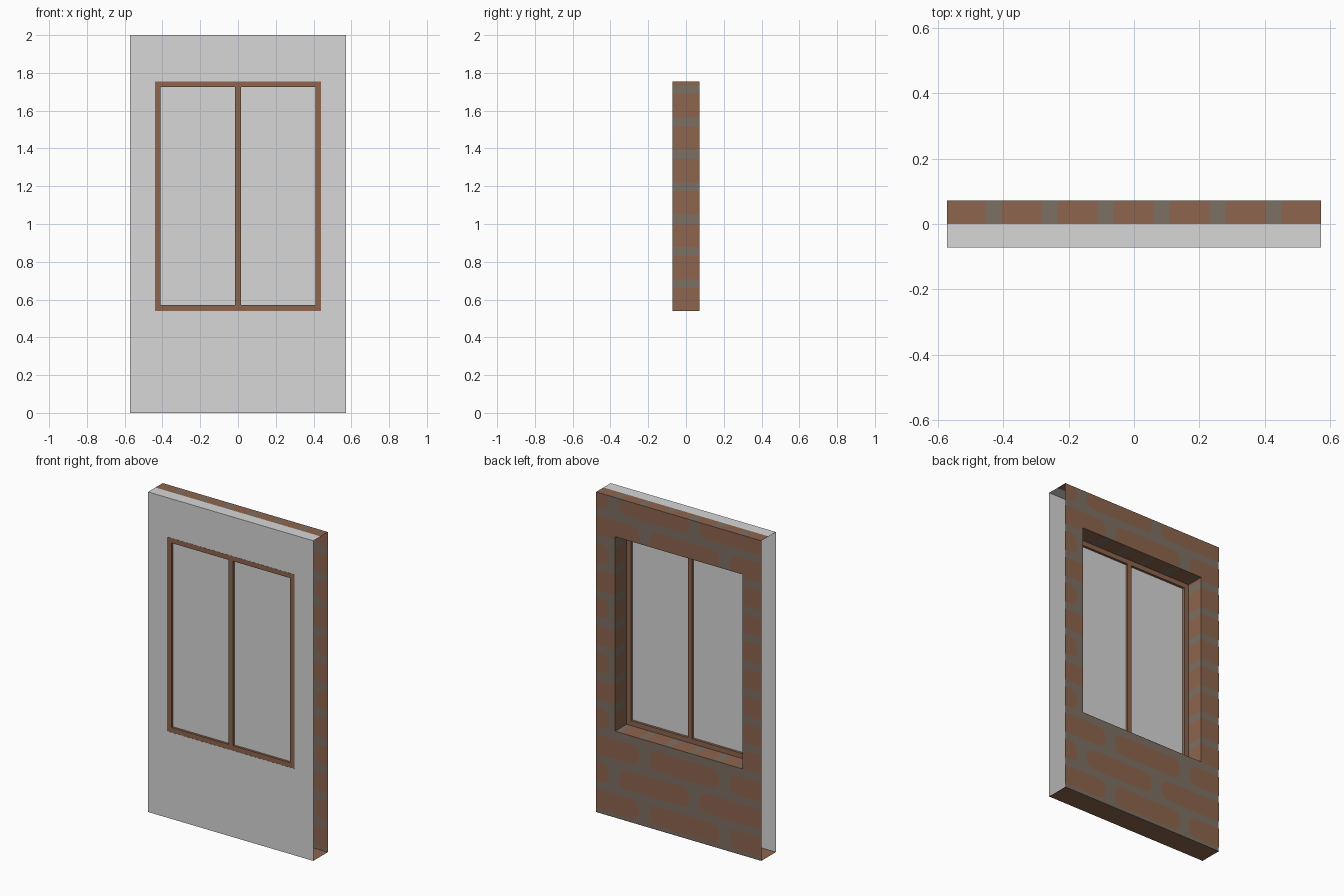
import bpy, bmesh, math

if "Cube" in bpy.data.objects:
    bpy.data.objects.remove(bpy.data.objects["Cube"])

W, H, D = 0.571, 2.0, 0.072             # half width, height, half depth of the wall
OX, OZ0, OZ1 = 0.44, 0.54, 1.755        # window opening
ROW, JOINT = 0.171, 0.046               # brick course height and mortar joint


def material(name, rgb):
    m = bpy.data.materials.new(name)
    m.diffuse_color = (*rgb, 1)
    m.use_nodes = True
    m.node_tree.nodes["Principled BSDF"].inputs["Base Color"].default_value = m.diffuse_color
    return m


PLASTER = material("light_grey", (0.68, 0.68, 0.68))
BRICK = material("brick_brown", (0.27, 0.130, 0.076))
MORTAR = material("mortar_grey", (0.205, 0.162, 0.125))


def finish(bm, name, mats):
    me = bpy.data.meshes.new(name)
    bm.to_mesh(me)
    bm.free()
    for m in mats:
        me.materials.append(m)
    ob = bpy.data.objects.new(name, me)
    bpy.context.collection.objects.link(ob)
    return ob


def quad(bm, pts, mat=0):
    f = bm.faces.new([bm.verts.new(p) for p in pts])
    f.material_index = mat


# four rectangles around the opening: below, above, left, right
REGIONS = [(-W, W, 0, OZ0), (-W, W, OZ1, H),
           (-W, -OX, OZ0, OZ1), (OX, W, OZ0, OZ1)]


def pierced_sheet(name, y, mat, side):
    bm = bmesh.new()
    for x0, x1, z0, z1 in REGIONS:
        p = [(x0, y, z0), (x1, y, z0), (x1, y, z1), (x0, y, z1)]
        quad(bm, p if side < 0 else p[::-1])
    finish(bm, name, [mat])


pierced_sheet("front_plaster", -D, PLASTER, -1)
pierced_sheet("back_mortar", D - 0.001, MORTAR, 1)


# rounded bricks on both sides of the back sheet, trimmed to the wall
def brick_outline(cx, cz, hx, hz, r=0.045):
    pts = []
    for sx, sz, a0 in ((1, 1, 0), (-1, 1, 90), (-1, -1, 180), (1, -1, 270)):
        for k in range(4):
            a = math.radians(a0 + 30 * k)
            pts.append((cx + sx * (hx - r) + r * math.cos(a),
                        cz + sz * (hz - r) + r * math.sin(a)))
    return pts


PERIOD = 0.555
bricks = bmesh.new()
for x0, x1, z0, z1 in REGIONS:
    for y, side in ((D, 1), (D - 0.002, -1)):
        bm = bmesh.new()
        for row in range(12):
            cz = ROW * (row + 0.5)
            shift = 0.17 if row % 2 else -0.04
            for k in range(-2, 3):
                p = [(x, y, z) for x, z in brick_outline(
                    shift + k * PERIOD, cz, (PERIOD - 0.075) / 2, (ROW - JOINT) / 2)]
                quad(bm, p if side < 0 else p[::-1])
        for co, no in (((x0, 0, 0), (-1, 0, 0)), ((x1, 0, 0), (1, 0, 0)),
                       ((0, 0, z0), (0, 0, -1)), ((0, 0, z1), (0, 0, 1))):
            bmesh.ops.bisect_plane(bm, geom=bm.verts[:] + bm.edges[:] + bm.faces[:],
                                   plane_co=co, plane_no=no, clear_outer=True)
        for f in bm.faces:
            quad(bricks, [v.co.copy() for v in f.verts])
        bm.free()
finish(bricks, "back_bricks", [BRICK])


# alternating brick and mortar spans along a line
def spans(a, b, origin):
    cuts = [a]
    for k in range(-12, 14):
        for s in (-1, 1):
            c = origin + k * ROW + s * JOINT / 2
            if a < c < b:
                cuts.append(c)
    cuts.append(b)
    for s, e in zip(cuts, cuts[1:]):
        t = ((s + e) / 2 - origin) / ROW
        yield s, e, int(abs(t - round(t)) * ROW < JOINT / 2)


# wall top: plaster half and brick half; plain brick bottom; both ends open
bm = bmesh.new()
quad(bm, [(-W, -D, H), (W, -D, H), (W, 0, H), (-W, 0, H)], 2)
for s, e, m in spans(-W, W, 0.084):
    quad(bm, [(s, 0, H), (e, 0, H), (e, D, H), (s, D, H)], m)
finish(bm, "wall_top", [BRICK, MORTAR, PLASTER])
bm = bmesh.new()
quad(bm, [(-W, D, 0), (W, D, 0), (W, -D, 0), (-W, -D, 0)])
finish(bm, "wall_bottom", [BRICK])

# window reveal: two jambs, sill and lintel
bm = bmesh.new()
for s, e, m in spans(OZ0, OZ1, 0):
    quad(bm, [(-OX, -D, s), (-OX, D, s), (-OX, D, e), (-OX, -D, e)], m)
    quad(bm, [(OX, -D, e), (OX, D, e), (OX, D, s), (OX, -D, s)], m)
for s, e, m in spans(-OX, OX, 0.084):
    quad(bm, [(s, -D, OZ0), (e, -D, OZ0), (e, D, OZ0), (s, D, OZ0)], m)
    quad(bm, [(s, D, OZ1), (e, D, OZ1), (e, -D, OZ1), (s, -D, OZ1)], m)
finish(bm, "window_reveal", [BRICK, MORTAR])


def box(name, x0, x1, y0, y1, z0, z1, mat):
    bm = bmesh.new()
    bmesh.ops.create_cube(bm, size=1)
    for v in bm.verts:
        v.co = (x0 + (v.co.x + 0.5) * (x1 - x0), y0 + (v.co.y + 0.5) * (y1 - y0),
                z0 + (v.co.z + 0.5) * (z1 - z0))
    finish(bm, name, [mat])


# window frame, centre bar and panes
T, F0, F1 = 0.031, -D, -0.04
E = 0.0005
box("frame_bottom", -OX + E, OX - E, F0, F1, OZ0 + E, OZ0 + T, BRICK)
box("frame_top", -OX + E, OX - E, F0, F1, OZ1 - T, OZ1 - E, BRICK)
box("frame_left", -OX + E, -OX + T, F0, F1, OZ0 + T, OZ1 - T, BRICK)
box("frame_right", OX - T, OX - E, F0, F1, OZ0 + T, OZ1 - T, BRICK)
box("centre_bar", -0.015, 0.015, F0, F1, OZ0 + T, OZ1 - T, BRICK)
for name, x0, x1 in (("left_pane", -OX + T, -0.015), ("right_pane", 0.015, OX - T)):
    box(name, x0, x1, -0.058, -0.055, OZ0 + T, OZ1 - T, PLASTER)
